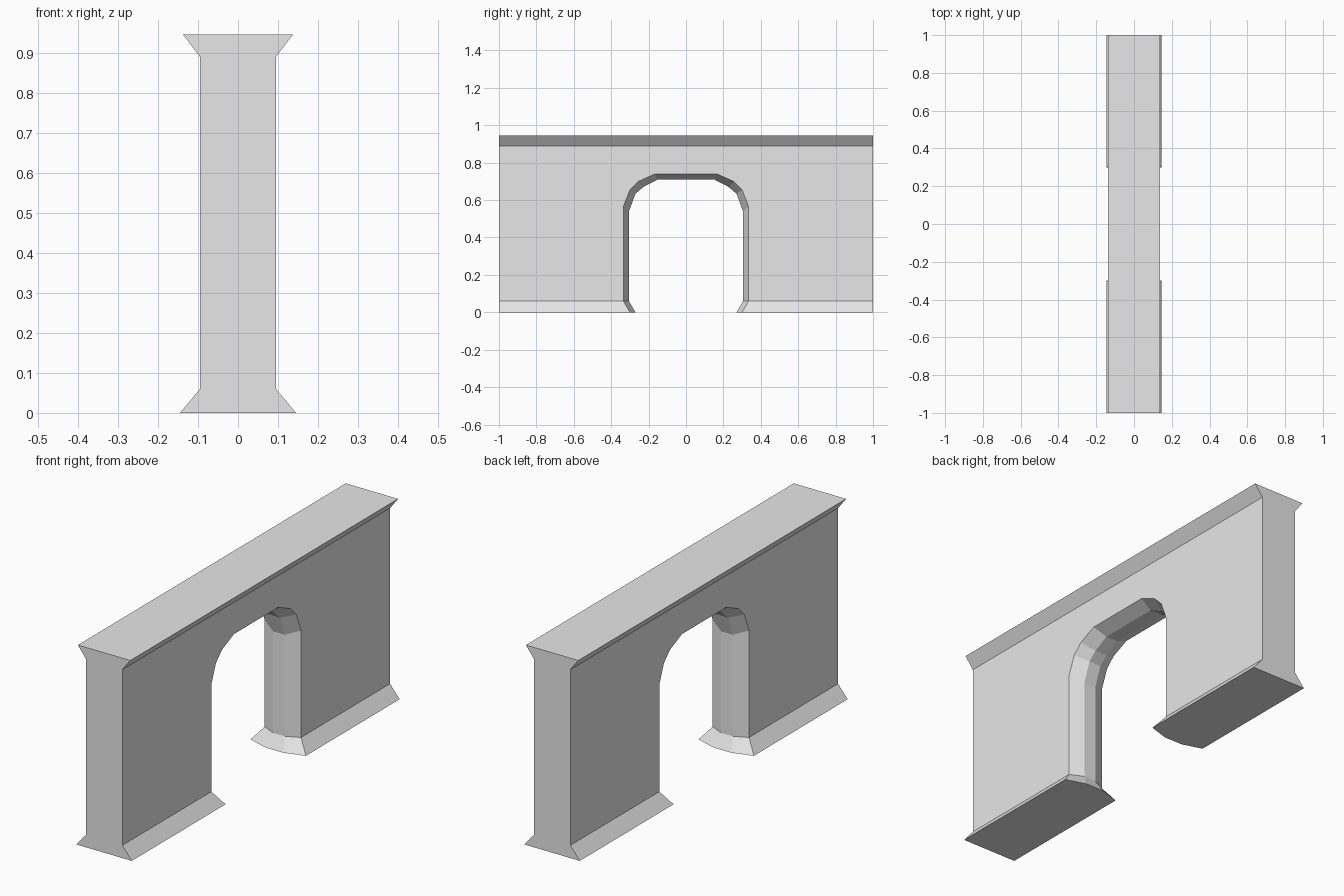
import bpy
import bmesh

cube = bpy.data.objects.get("Cube")
if cube:
    bpy.data.objects.remove(cube, do_unlink=True)

stone = bpy.data.materials.new("light_grey_stone")
stone.use_nodes = True
colour = (0.8, 0.8, 0.8, 1)
stone.diffuse_color = colour
stone.node_tree.nodes["Principled BSDF"].inputs["Base Color"].default_value = colour

# Wall section as (half thickness, height): foot, body, coping
FOOT, BODY_LOW, BODY_HIGH, COPING = (0.145, 0), (0.095, 0.06), (0.095, 0.89), (0.137, 0.945)
section = [FOOT, BODY_LOW, BODY_HIGH, COPING]

# Half of the doorway as (y, z): rim on the wall face, and the bulging inner edge
rim = [(0.30, 0), (0.335, 0.06), (0.335, 0.565), (0.30, 0.655), (0.255, 0.70), (0.165, 0.74)]
inner = [(0.27, 0), (0.305, 0.06), (0.305, 0.54), (0.27, 0.634), (0.228, 0.67), (0.153, 0.709)]


def full_arch(half):
    return half + [(-y, z) for y, z in reversed(half)]


rim, inner = full_arch(rim), full_arch(inner)
bm = bmesh.new()


def face(points):
    bm.faces.new([bm.verts.new(p) for p in points])


# Doorway lining: three strips across the thickness
rows = []
for i, ((ry, rz), (iy, iz)) in enumerate(zip(rim, inner)):
    x = FOOT[0] if i in (0, len(rim) - 1) else BODY_LOW[0]
    rows.append([(-x, ry, rz), (-x / 3, iy, iz), (x / 3, iy, iz), (x, ry, rz)])
for a, b in zip(rows, rows[1:]):
    for k in range(3):
        face([a[k], a[k + 1], b[k + 1], b[k]])

# Wall faces, with sloped foot and coping on each side
for s in (-1, 1):
    x, low = BODY_LOW
    high = BODY_HIGH[1]
    outline = [(1, low)] + rim[1:-1] + [(-1, low), (-1, high), (1, high)]
    face([(s * x, y, z) for y, z in outline])
    face([(s * px, y, z) for px, y, z in
          ((x, 1, high), (x, -1, high), (COPING[0], -1, COPING[1]), (COPING[0], 1, COPING[1]))])
    for t in (-1, 1):
        face([(s * x, t, low), (s * x, t * rim[1][0], low),
              (s * FOOT[0], t * rim[0][0], 0), (s * FOOT[0], t, 0)])

# End faces and undersides of both legs
for t in (-1, 1):
    face([(x, t, z) for x, z in section] + [(-x, t, z) for x, z in reversed(section)])
    row = rows[0] if t > 0 else rows[-1]
    face([(-FOOT[0], t, 0)] + row + [(FOOT[0], t, 0)])

# Coping top
cx, cz = COPING
face([(-cx, -1, cz), (cx, -1, cz), (cx, 1, cz), (-cx, 1, cz)])

bmesh.ops.remove_doubles(bm, verts=bm.verts[:], dist=0.0005)
bmesh.ops.recalc_face_normals(bm, faces=bm.faces[:])

mesh = bpy.data.meshes.new("archway_wall")
bm.to_mesh(mesh)
bm.free()
mesh.materials.append(stone)
wall = bpy.data.objects.new("archway_wall", mesh)
bpy.context.collection.objects.link(wall)
